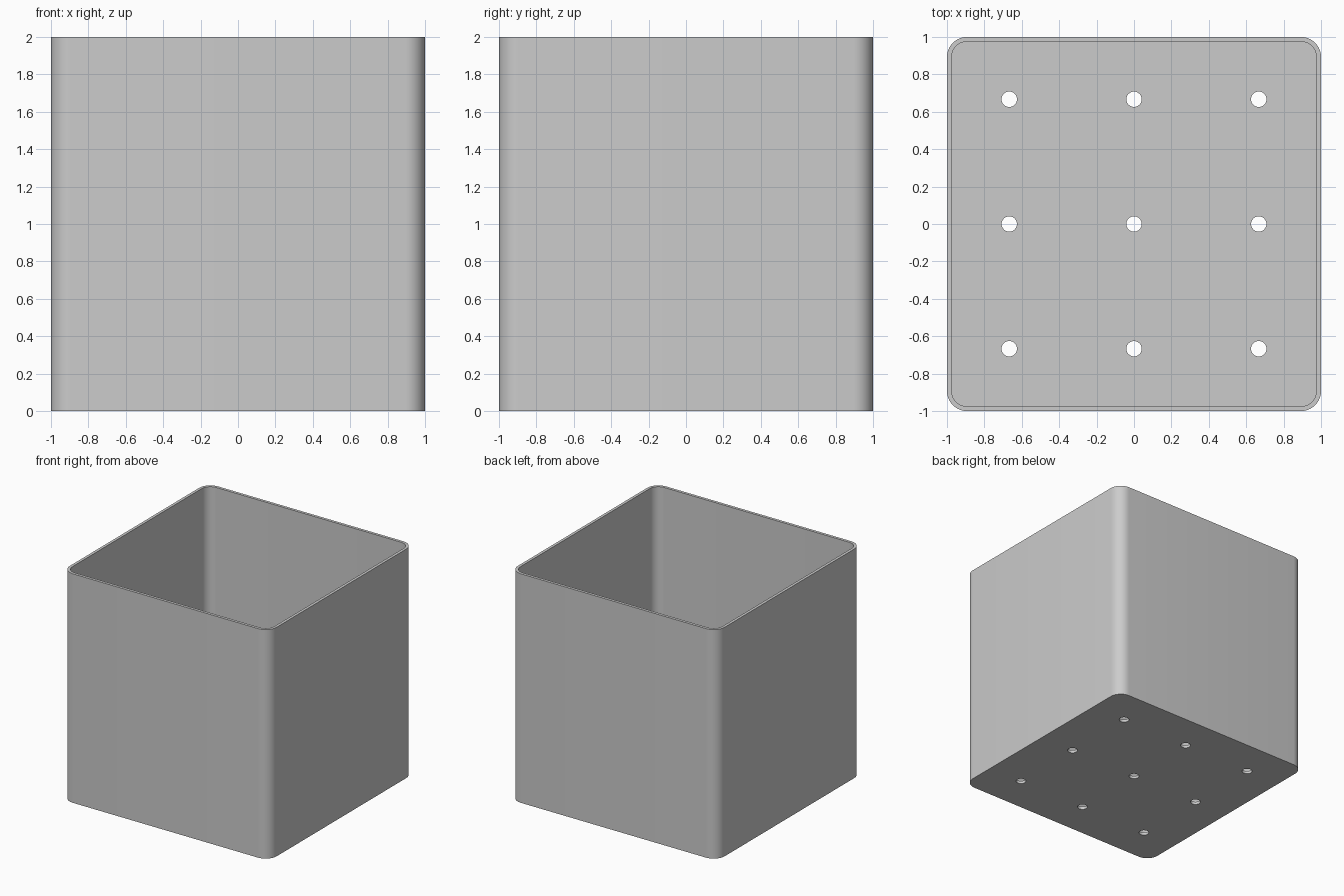
import bpy, bmesh
from math import cos, sin, pi, radians

if "Cube" in bpy.data.objects:
    bpy.data.objects.remove(bpy.data.objects["Cube"], do_unlink=True)

HEIGHT, WALL, FLOOR = 2.0, 0.025, 0.025
RADIUS, HOLE, PITCH = 0.107, 0.041, 0.667

grey = bpy.data.materials.new("light_grey")
grey.use_nodes = True
grey.diffuse_color = (0.6, 0.6, 0.6, 1)
grey.node_tree.nodes["Principled BSDF"].inputs["Base Color"].default_value = (0.6, 0.6, 0.6, 1)

bm = bmesh.new()


def ring(points, z):
    return [bm.verts.new((x, y, z)) for x, y in points]


def skin(a, b):
    """Quads between two rings with matching vertices."""
    for i in range(len(a)):
        bm.faces.new((a[i - 1], a[i], b[i], b[i - 1]))


def loop_edges(verts):
    return [bm.edges.get((v, verts[i - 1])) for i, v in enumerate(verts)]


def rounded_square(half, radius, steps=10):
    c = half - radius
    pts = []
    for q, (sx, sy) in enumerate([(1, 1), (-1, 1), (-1, -1), (1, -1)]):
        for i in range(steps + 1):
            a = (q + i / steps) * pi / 2
            pts.append((sx * c + radius * cos(a), sy * c + radius * sin(a)))
    return pts


def circle(cx, cy, r, n=32):
    return [(cx + r * cos(2 * pi * i / n), cy + r * sin(2 * pi * i / n)) for i in range(n)]


# Outer wall, rim and inner wall
outer = rounded_square(1, RADIUS)
inner = rounded_square(1 - WALL, RADIUS - WALL)
rings = [ring(outer, 0), ring(outer, HEIGHT), ring(inner, HEIGHT), ring(inner, FLOOR)]
for a, b in zip(rings, rings[1:]):
    skin(a, b)

# Drainage holes through the floor
under, over = loop_edges(rings[0]), loop_edges(rings[-1])
for gx in (-1, 0, 1):
    for gy in (-1, 0, 1):
        pts = circle(gx * PITCH, gy * PITCH, HOLE)
        low, high = ring(pts, 0), ring(pts, FLOOR)
        skin(low, high)
        under += loop_edges(low)
        over += loop_edges(high)

# Underside and inside of the floor, filled around the holes
for edges in (under, over):
    bmesh.ops.triangle_fill(bm, edges=edges, use_beauty=True, use_dissolve=False)
bmesh.ops.recalc_face_normals(bm, faces=bm.faces[:])

mesh = bpy.data.meshes.new("square_planter")
bm.to_mesh(mesh)
bm.free()
mesh.materials.append(grey)
planter = bpy.data.objects.new("square_planter", mesh)
bpy.context.collection.objects.link(planter)

# Smooth corners, sharp rim and base
bpy.ops.object.select_all(action="DESELECT")
planter.select_set(True)
bpy.context.view_layer.objects.active = planter
bpy.ops.object.shade_smooth_by_angle(angle=radians(30))
